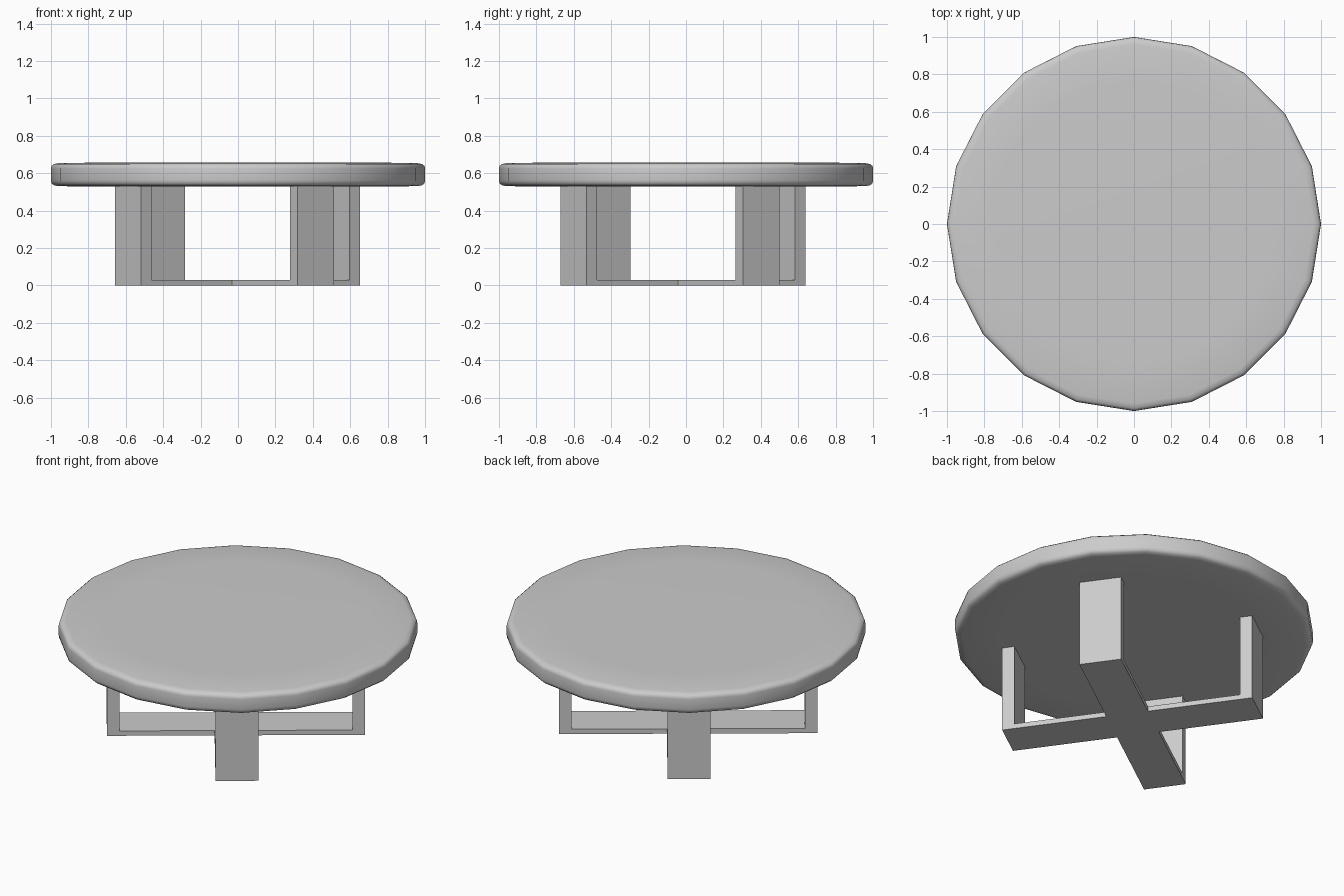
import bpy, bmesh
from math import cos, sin, pi, radians
from mathutils import Vector, Matrix

if "Cube" in bpy.data.objects:
    bpy.data.objects.remove(bpy.data.objects["Cube"])


def finish(name, bm, angle):
    bmesh.ops.recalc_face_normals(bm, faces=bm.faces[:])
    mesh = bpy.data.meshes.new(name)
    bm.to_mesh(mesh)
    bm.free()
    obj = bpy.data.objects.new(name, mesh)
    bpy.context.collection.objects.link(obj)
    bpy.ops.object.select_all(action='DESELECT')
    obj.select_set(True)
    bpy.context.view_layer.objects.active = obj
    bpy.ops.object.shade_smooth_by_angle(angle=radians(angle))
    return obj


# Table top: 20-sided disc with a softly rounded rim
SIDES = 20
profile = [(0.75, 0.528), (0.96, 0.531), (0.985, 0.536), (0.997, 0.547), (1.0, 0.562),
           (1.0, 0.625), (0.997, 0.639), (0.985, 0.649), (0.96, 0.654), (0.75, 0.657)]
bm = bmesh.new()
rings = [[bm.verts.new((r * cos(2 * pi * i / SIDES), r * sin(2 * pi * i / SIDES), z))
          for i in range(SIDES)] for r, z in profile]
for a, b in zip(rings, rings[1:]):
    for i in range(SIDES):
        j = (i + 1) % SIDES
        bm.faces.new((a[i], a[j], b[j], b[i]))
bm.faces.new(rings[0][::-1])
bm.faces.new(rings[-1])
finish("table_top", bm, 60)

# Base: hub plate with four flat arms, each turning up into a leg
WIDTH, REACH, THICK = 0.24, 0.72, 0.07
FLOOR, LEG_TOP = 0.03, 0.54


def extrude(bm, face, offset):
    new = bmesh.ops.extrude_discrete_faces(bm, faces=[face])["faces"][0]
    bmesh.ops.translate(bm, verts=new.verts[:], vec=offset)
    bm.normal_update()
    return new


bm = bmesh.new()
bmesh.ops.create_cube(bm, size=1, matrix=Matrix.Translation((0, 0, FLOOR / 2))
                      @ Matrix.Diagonal((WIDTH, WIDTH, FLOOR, 1)))
bm.normal_update()
hub_sides = [f for f in bm.faces if abs(f.normal.z) < 0.1]
for side in hub_sides:
    direction = side.normal.copy()
    arm = extrude(bm, side, direction * (REACH - THICK - WIDTH / 2))
    end = extrude(bm, arm, direction * THICK)
    top = next(f for e in end.edges for f in e.link_faces if f.normal.z > 0.9)
    extrude(bm, top, Vector((0, 0, LEG_TOP - FLOOR)))
base = finish("cross_base", bm, 30)
base.rotation_euler.z = radians(35.5)
base.location = (-0.003, -0.016, 0)
